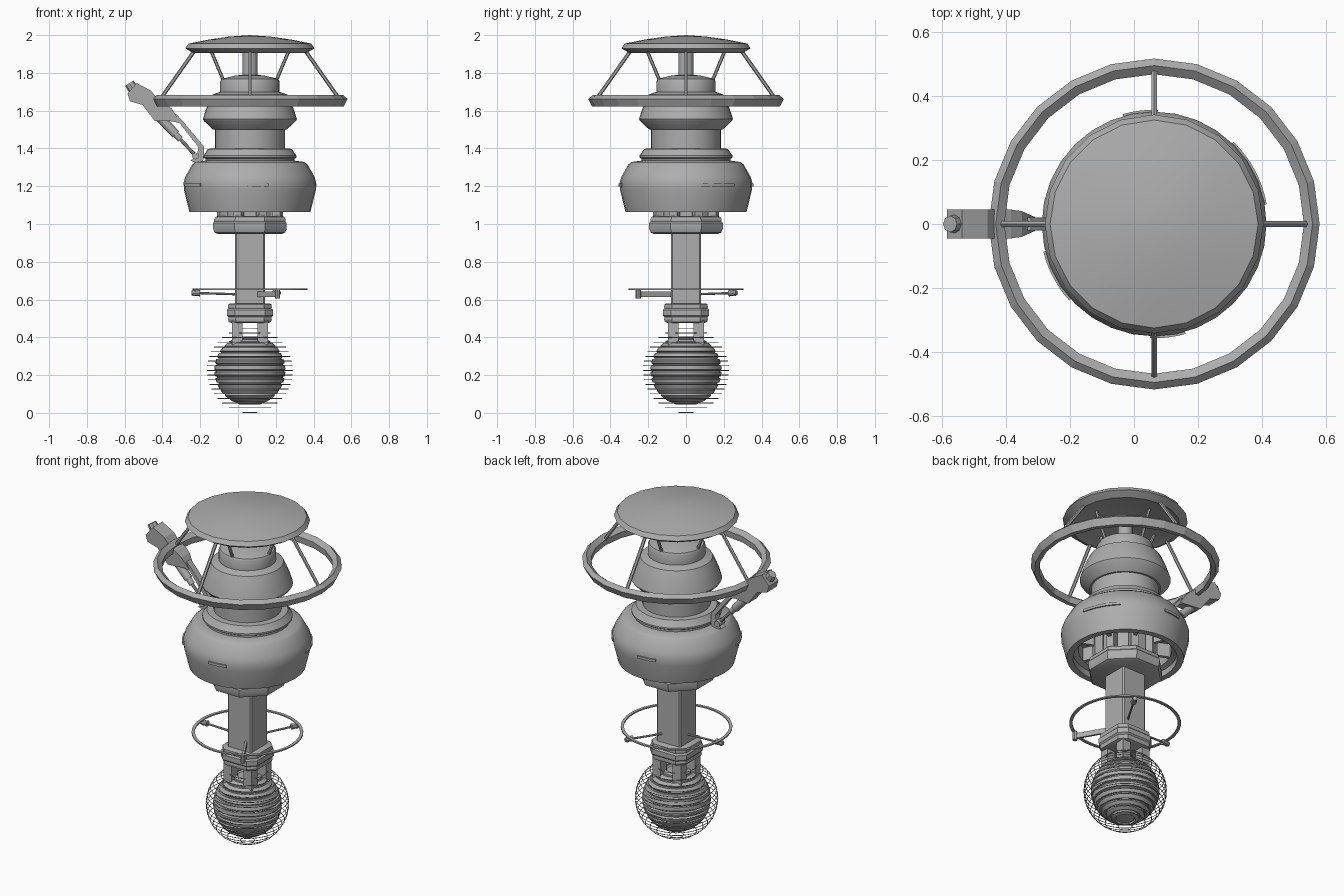
import bpy, bmesh, math
from mathutils import Vector, Matrix

if "Cube" in bpy.data.objects:
    bpy.data.objects.remove(bpy.data.objects["Cube"])

CX = 0.063  # main axis
grey = bpy.data.materials.new("plain_grey")
grey.diffuse_color = (0.42, 0.42, 0.42, 1)
grey.use_nodes = True
grey.node_tree.nodes["Principled BSDF"].inputs["Base Color"].default_value = grey.diffuse_color


def finish(name, bm, angle=32):
    bmesh.ops.remove_doubles(bm, verts=bm.verts, dist=1e-5)
    bmesh.ops.recalc_face_normals(bm, faces=bm.faces)
    me = bpy.data.meshes.new(name)
    bm.to_mesh(me)
    bm.free()
    ob = bpy.data.objects.new(name, me)
    bpy.context.collection.objects.link(ob)
    me.materials.append(grey)
    if angle:
        bpy.ops.object.select_all(action='DESELECT')
        ob.select_set(True)
        bpy.context.view_layer.objects.active = ob
        bpy.ops.object.shade_smooth_by_angle(angle=math.radians(angle))
    return ob


def circle(n, start=0.0):
    return [(math.cos(math.radians(start) + math.tau * i / n),
             math.sin(math.radians(start) + math.tau * i / n)) for i in range(n)]


def chamfer_square(c):
    k = 1 - c
    return [(1, -k), (1, k), (k, 1), (-k, 1), (-1, k), (-1, -k), (-k, -1), (k, -1)]


def loft(name, outline, profile, ring=False, arc=False, angle=32):
    """Sweep a (radius, z) profile around an outline on the main axis."""
    bm = bmesh.new()
    rows = [[bm.verts.new((CX + x * r, y * r, z)) for x, y in outline] for r, z in profile]
    n, m = len(outline), len(profile)
    for j in range(m if ring else m - 1):
        a, b = rows[j], rows[(j + 1) % m]
        for i in range(n - 1 if arc else n):
            k = (i + 1) % n
            bm.faces.new((a[i], a[k], b[k], b[i]))
    if arc:
        for i in (0, n - 1):
            bm.faces.new([row[i] for row in rows])
    elif not ring:
        for j in (0, m - 1):
            if profile[j][0] > 1e-4:
                bm.faces.new(rows[j])
    return finish(name, bm, angle)


def rod(name, a, b, r1, r2=None, sides=8):
    a, b = Vector(a), Vector(b)
    d = b - a
    bm = bmesh.new()
    mat = Matrix.Translation((a + b) / 2) @ d.to_track_quat('Z', 'Y').to_matrix().to_4x4()
    bmesh.ops.create_cone(bm, cap_ends=True, segments=sides, radius1=r1,
                          radius2=r1 if r2 is None else r2, depth=d.length, matrix=mat)
    return finish(name, bm, 32 if sides > 6 else 0)


def box(name, loc, size, turn=0):
    bm = bmesh.new()
    bmesh.ops.create_cube(bm, size=1, matrix=Matrix.Translation(loc)
                          @ Matrix.Rotation(math.radians(turn), 4, 'Z')
                          @ Matrix.Diagonal((*size, 1)))
    return finish(name, bm, 0)


def plate(name, pts, half):
    """Side outline in x,z given thickness along y; half may vary per point."""
    bm = bmesh.new()
    hs = half if isinstance(half, list) else [half] * len(pts)
    f = [bm.verts.new((x, -h, z)) for (x, z), h in zip(pts, hs)]
    b = [bm.verts.new((x, h, z)) for (x, z), h in zip(pts, hs)]
    bm.faces.new(f)
    bm.faces.new(b)
    for i in range(len(pts)):
        k = (i + 1) % len(pts)
        bm.faces.new((f[i], f[k], b[k], b[i]))
    return finish(name, bm, 0)


def polar(r, deg, z):
    return (CX + r * math.cos(math.radians(deg)), r * math.sin(math.radians(deg)), z)


# Canopy and its stem
loft("canopy", circle(20), [(0, 2.0), (0.11, 1.992), (0.22, 1.976), (0.325, 1.955), (0.342, 1.93),
                            (0.30, 1.905), (0.27, 1.915), (0, 1.925)])
loft("canopy_stem", circle(16), [(0.04, 1.93), (0.04, 1.77)])

# Hoop with struts
loft("hoop", circle(24), [(0.517, 1.662), (0.495, 1.682), (0.468, 1.66), (0.472, 1.622), (0.497, 1.622)],
     ring=True, angle=10)
for a in (0, 90, 180, 270):
    rod("outer_strut", polar(0.482, a, 1.65), polar(0.295, a, 1.915), 0.010, sides=6)
    rod("inner_strut", polar(0.14, a, 1.76), polar(0.205, a, 1.915), 0.009, sides=6)

# Upper dome, neck and flange
loft("upper_dome", circle(32), [(0.04, 1.79), (0.08, 1.785), (0.15, 1.768), (0.157, 1.755), (0.157, 1.70),
     (0.198, 1.685), (0.215, 1.65), (0.235, 1.60), (0.249, 1.555), (0.243, 1.545), (0.195, 1.50)])
loft("neck", circle(32), [(0.185, 1.52), (0.185, 1.39)])
loft("flange", circle(32), [(0.18, 1.40), (0.222, 1.398), (0.24, 1.37), (0.247, 1.362), (0.247, 1.352),
                            (0.235, 1.345), (0.235, 1.32)])

# Main body, hollow from below
loft("main_body", circle(32), [(0, 1.33), (0.24, 1.335), (0.288, 1.328), (0.305, 1.315), (0.342, 1.25),
     (0.351, 1.22), (0.349, 1.18), (0.32, 1.063), (0.285, 1.063), (0.285, 1.10), (0.255, 1.11),
     (0.255, 1.19), (0, 1.19)])
# Side slots following the body curve
for mid, half in ((-83, 9), (97, 9), (28, 18), (208, 14)):
    arc = [(math.cos(math.radians(mid + half * t / 4)), math.sin(math.radians(mid + half * t / 4)))
           for t in range(-4, 5)]
    loft("body_slot", arc, [(0.345, 1.214), (0.357, 1.214), (0.357, 1.199), (0.345, 1.199)], ring=True, arc=True)

# Posts and fins beneath the body
for i in range(8):
    a = 22.5 + 45 * i
    box("under_post", polar(0.158, a, 1.12), (0.045, 0.045, 0.17), a)
    box("under_fin", polar(0.225, a, 1.15), (0.09, 0.02, 0.08), a)
loft("under_core", circle(8, 22.5), [(0.125, 1.2), (0.125, 1.02)], angle=0)

# Collars and square column
R = 0.195 / math.cos(math.pi / 8)
loft("upper_collar", circle(8, 22.5), [(R * s, z) for s, z in
     ((0.86, 1.042), (0.93, 1.038), (0.97, 1.025), (0.97, 1.012), (1, 1.005), (1, 0.975), (0.96, 0.955),
      (0.88, 0.948))], angle=30)
loft("column", chamfer_square(0.1), [(0.08, 1.05), (0.08, 0.55)], angle=0)
loft("lower_collar", chamfer_square(0.35), [(0.105, 0.58), (0.114, 0.575), (0.116, 0.56), (0.114, 0.553),
     (0.122, 0.545), (0.122, 0.515), (0.114, 0.507), (0.116, 0.495), (0.112, 0.482), (0.10, 0.477)], angle=30)

# Thin hand ring with two rods and one arm plate
loft("hand_ring", circle(40), [(0.305, 0.658), (0.305, 0.651), (0.288, 0.651), (0.288, 0.658)], ring=True)
for a in (180, 60):
    rod("ring_rod", polar(0.07, a, 0.628), polar(0.29, a, 0.635), 0.006)
    rod("ring_knob", polar(0.265, a, 0.635), polar(0.31, a, 0.635), 0.018, 0.012)
    rod("ring_pin", polar(0.296, a, 0.62), polar(0.296, a, 0.658), 0.008)
box("ring_arm", polar(0.185, -60, 0.628), (0.21, 0.012, 0.03), -60)
rod("ring_arm_end", polar(0.292, -60, 0.605), polar(0.292, -60, 0.657), 0.014)

# Four posts holding the globe
for sx in (-1, 1):
    for sy in (-1, 1):
        box("globe_post", (CX + sx * 0.067, sy * 0.067, 0.425), (0.055, 0.055, 0.13))

# Banded inner globe
GZ, GR = 0.225, 0.188
prof = [(0, GZ - GR * 0.96)]
for i in range(14):
    for t, s in ((0.0, 0.95), (0.12, 1), (0.75, 1), (0.88, 0.95)):
        th = math.radians(164 - 148 * (i + t) / 14)
        prof.append((GR * s * math.sin(th), GZ + GR * s * math.cos(th)))
prof.append((0, GZ + GR * 0.92))
loft("inner_globe", circle(32), prof)

# Wire cage around the globe
w = 0.0022
for i in range(19):
    z = 0.0022 + 0.4456 * i / 18
    r = math.sqrt(max(0.226 ** 2 - (z - GZ) ** 2, 0.0004))
    loft("cage_wire", circle(32), [(r + w, z), (r, z + w), (r - w, z), (r, z - w)], ring=True)

# Side arm: head, bent link, piston and knob
plate("arm_head", [(-0.585, 1.69), (-0.537, 1.746), (-0.458, 1.704), (-0.43, 1.665), (-0.385, 1.64),
                   (-0.35, 1.61), (-0.31, 1.545), (-0.44, 1.545), (-0.505, 1.63), (-0.572, 1.65)],
      [0.045] * 5 + [0.04, 0.022] + [0.04] + [0.045] * 2)
plate("arm_link", [(-0.36, 1.545), (-0.37, 1.59), (-0.325, 1.58), (-0.295, 1.548), (-0.18, 1.41),
                   (-0.182, 1.34), (-0.205, 1.318), (-0.252, 1.335), (-0.22, 1.36), (-0.208, 1.405),
                   (-0.31, 1.535)], 0.02)
rod("arm_knob", (-0.545, 0, 1.70), (-0.575, 0, 1.745), 0.03, 0.026)
rod("piston_body", (-0.42, 0, 1.57), (-0.33, 0, 1.475), 0.024, sides=12)
rod("piston_collar", (-0.335, 0, 1.48), (-0.305, 0, 1.448), 0.017, sides=12)
rod("piston_rod", (-0.33, 0, 1.475), (-0.215, 0, 1.352), 0.009)
rod("piston_pin", (-0.225, -0.028, 1.36), (-0.225, 0.028, 1.36), 0.018, sides=12)
